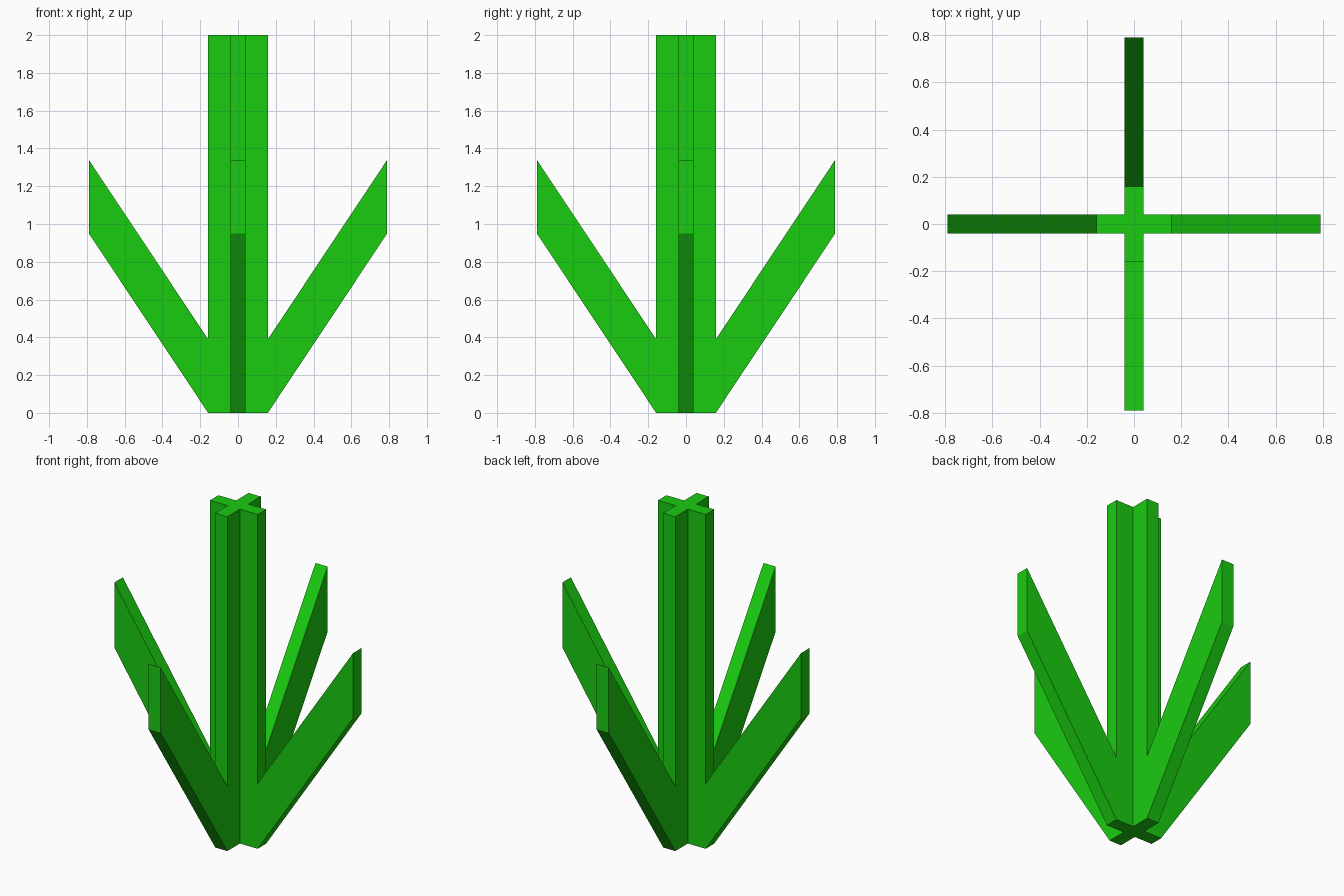
import bpy, bmesh
from math import pi
from mathutils import Matrix, Vector

if "Cube" in bpy.data.objects:
    bpy.data.objects.remove(bpy.data.objects["Cube"])

T = 0.04          # half thickness of every blade
W = 0.158         # half width of the cross-shaped stem
TIP = 0.79        # reach of the leaves
H = 2.0           # stem height

# Outline of one arm (stem flange plus leaf) in the x-z plane, from inner bottom to inner top
outline = [(T, 0), (W, 0), (TIP, 0.95), (TIP, 1.34), (W, 0.39), (W, H), (T, H)]

bm = bmesh.new()


def add_face(points, turn):
    bm.faces.new([bm.verts.new(turn @ Vector(p)) for p in points])


for i in range(4):
    turn = Matrix.Rotation(i * pi / 2, 3, 'Z')
    # Flat sides of the arm: stem flange and leaf
    for y in (-T, T):
        flange = [outline[k] for k in (0, 1, 4, 5, 6)]
        leaf = outline[1:5]
        for part in (flange, leaf):
            add_face([(x, y, z) for x, z in part], turn)
    # Narrow edges of the arm, open towards the stem core
    for (x0, z0), (x1, z1) in zip(outline, outline[1:]):
        add_face([(x0, -T, z0), (x0, T, z0), (x1, T, z1), (x1, -T, z1)], turn)

# Caps of the stem core
for z in (0, H):
    add_face([(-T, -T, z), (T, -T, z), (T, T, z), (-T, T, z)], Matrix.Identity(3))

bmesh.ops.remove_doubles(bm, verts=bm.verts, dist=1e-4)
bmesh.ops.recalc_face_normals(bm, faces=bm.faces)

mesh = bpy.data.meshes.new("plant")
bm.to_mesh(mesh)
bm.free()

green = bpy.data.materials.new("leaf_green")
green.diffuse_color = (0.01, 0.6, 0.005, 1)
green.use_nodes = True
green.node_tree.nodes["Principled BSDF"].inputs["Base Color"].default_value = green.diffuse_color
mesh.materials.append(green)

plant = bpy.data.objects.new("plant_stem_and_leaves", mesh)
bpy.context.collection.objects.link(plant)
